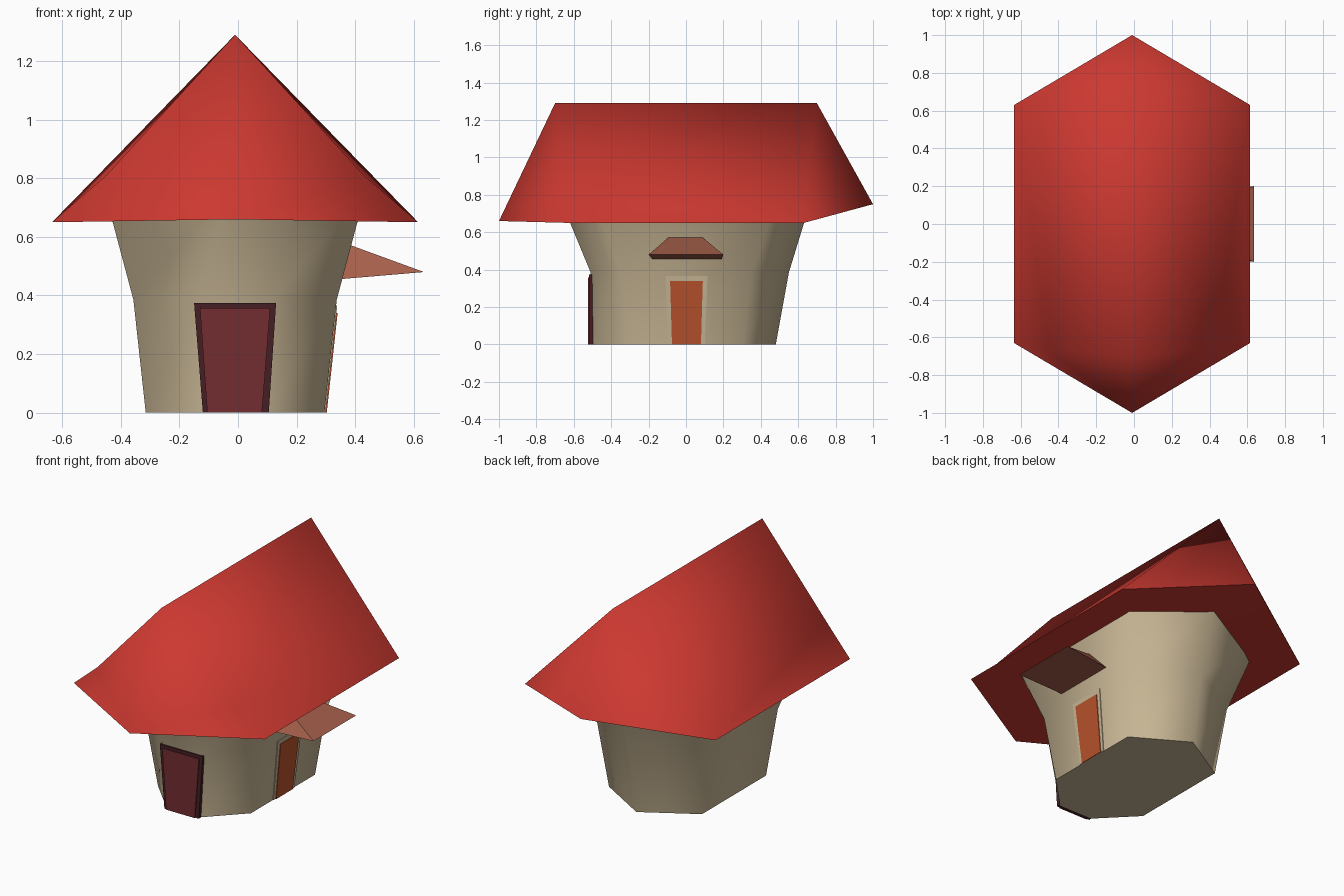
import bpy
import bmesh
import math

cube = bpy.data.objects.get("Cube")
if cube:
    bpy.data.objects.remove(cube, do_unlink=True)

CX = -0.01  # centre line of the house


def material(name, r, g, b):
    m = bpy.data.materials.new(name)
    m.use_nodes = True
    m.diffuse_color = (r, g, b, 1)
    bsdf = m.node_tree.nodes["Principled BSDF"]
    bsdf.inputs["Base Color"].default_value = (r, g, b, 1)
    bsdf.inputs["Roughness"].default_value = 0.9
    return m


red = material("roof red", 0.60, 0.04, 0.03)
plaster = material("warm plaster", 0.58, 0.47, 0.30)
maroon = material("maroon door", 0.17, 0.026, 0.03)
dark_wood = material("dark frame", 0.06, 0.014, 0.018)
orange = material("orange door", 0.48, 0.085, 0.025)
clay = material("clay awning", 0.38, 0.115, 0.07)


def build(name, verts, faces, mat, smooth=None):
    """Mesh from points and faces, with outward normals."""
    bm = bmesh.new()
    vs = [bm.verts.new(v) for v in verts]
    for f in faces:
        bm.faces.new([vs[i] for i in f])
    bmesh.ops.recalc_face_normals(bm, faces=bm.faces)
    me = bpy.data.meshes.new(name)
    bm.to_mesh(me)
    bm.free()
    me.materials.append(mat)
    ob = bpy.data.objects.new(name, me)
    bpy.context.collection.objects.link(ob)
    if smooth:
        bpy.ops.object.select_all(action="DESELECT")
        ob.select_set(True)
        bpy.context.view_layer.objects.active = ob
        bpy.ops.object.shade_smooth_by_angle(angle=math.radians(smooth))
    return ob


def loft(name, rings, mat, smooth=None):
    """Closed solid through rings of equal point count."""
    n = len(rings[0])
    faces = [list(range(n)), list(range(n * (len(rings) - 1), n * len(rings)))]
    for k in range(len(rings) - 1):
        for i in range(n):
            j = (i + 1) % n
            faces.append([k * n + i, k * n + j, (k + 1) * n + j, (k + 1) * n + i])
    return build(name, [p for r in rings for p in r], faces, mat, smooth)


# Walls: flared ring with a pointed back and a flattened front
def wall_ring(z, side, corner, back, front_half, front):
    half = [(front_half, -front), (side, -corner), (side, corner)]
    pts = half + [(0, back)] + [(-x, y) for x, y in reversed(half)]
    return [(x + CX, y, z) for x, y in pts]


loft("walls", [
    wall_ring(0, 0.305, 0.30, 0.48, 0.11, 0.50),
    wall_ring(0.385, 0.347, 0.35, 0.55, 0.13, 0.51),
    wall_ring(0.76, 0.447, 0.48, 0.665, 0.03, 0.665),
], plaster, 70)

# Roof: six-cornered eave, straight ridge, front verges pinched slightly inward
W, E = 0.625, 0.65
verts = [
    (CX, -1, 0.66), (CX, 1, 0.75),             # eave tips
    (CX, -0.7, 1.29), (CX, 0.7, 1.29),         # ridge ends
    (CX, 0, 0.70),                             # middle of the underside
]
faces = []
for s in (-1, 1):
    ef, eb, mid = len(verts), len(verts) + 1, len(verts) + 2
    verts += [(CX + s * W, -0.63, E), (CX + s * W, 0.63, E), (CX + s * 0.44, -0.67, 0.81)]
    faces += [(mid, ef, eb), (mid, eb, 3), (mid, 3, 2),     # slope
              (0, mid, ef), (0, 2, mid), (1, eb, 3),        # gable ends
              (4, 0, ef), (4, ef, eb), (4, eb, 1)]          # underside
build("roof", verts, faces, red, 110)


# Doors: tapered plates, wider at the top; place maps (across, height, out) to space
def plate(name, bottom, top, height, out, mat, place, depth):
    outline = [(bottom[0], 0), (bottom[1], 0), (top[1], height), (top[0], height)]
    rings = [[place(u, z, o) for u, z in outline] for o in (out - depth, out)]
    return loft(name, rings, mat)


def front_wall(u, z, out):
    return (u, -0.51 - out, z)


def side_wall(u, z, out):
    return (0.295 + 0.109 * z + out, u, z)


plate("front_door_frame", (-0.12, 0.105), (-0.15, 0.13), 0.375, 0.008, dark_wood, front_wall, 0.03)
plate("front_door", (-0.105, 0.082), (-0.13, 0.11), 0.357, 0.014, maroon, front_wall, 0.008)
plate("side_door_frame", (-0.095, 0.10), (-0.11, 0.115), 0.365, 0.004, plaster, side_wall, 0.02)
plate("side_door", (-0.075, 0.08), (-0.085, 0.09), 0.34, 0.008, orange, side_wall, 0.006)

# Awning: hipped wedge above the side door
build("side_awning", [
    (0.635, -0.2, 0.48), (0.635, 0.2, 0.48),
    (0.375, -0.09, 0.575), (0.375, 0.085, 0.575),
    (0.34, -0.18, 0.455), (0.34, 0.19, 0.455),
], [(0, 1, 3, 2), (0, 4, 5, 1), (0, 2, 4), (1, 5, 3), (2, 3, 5, 4)], clay)
